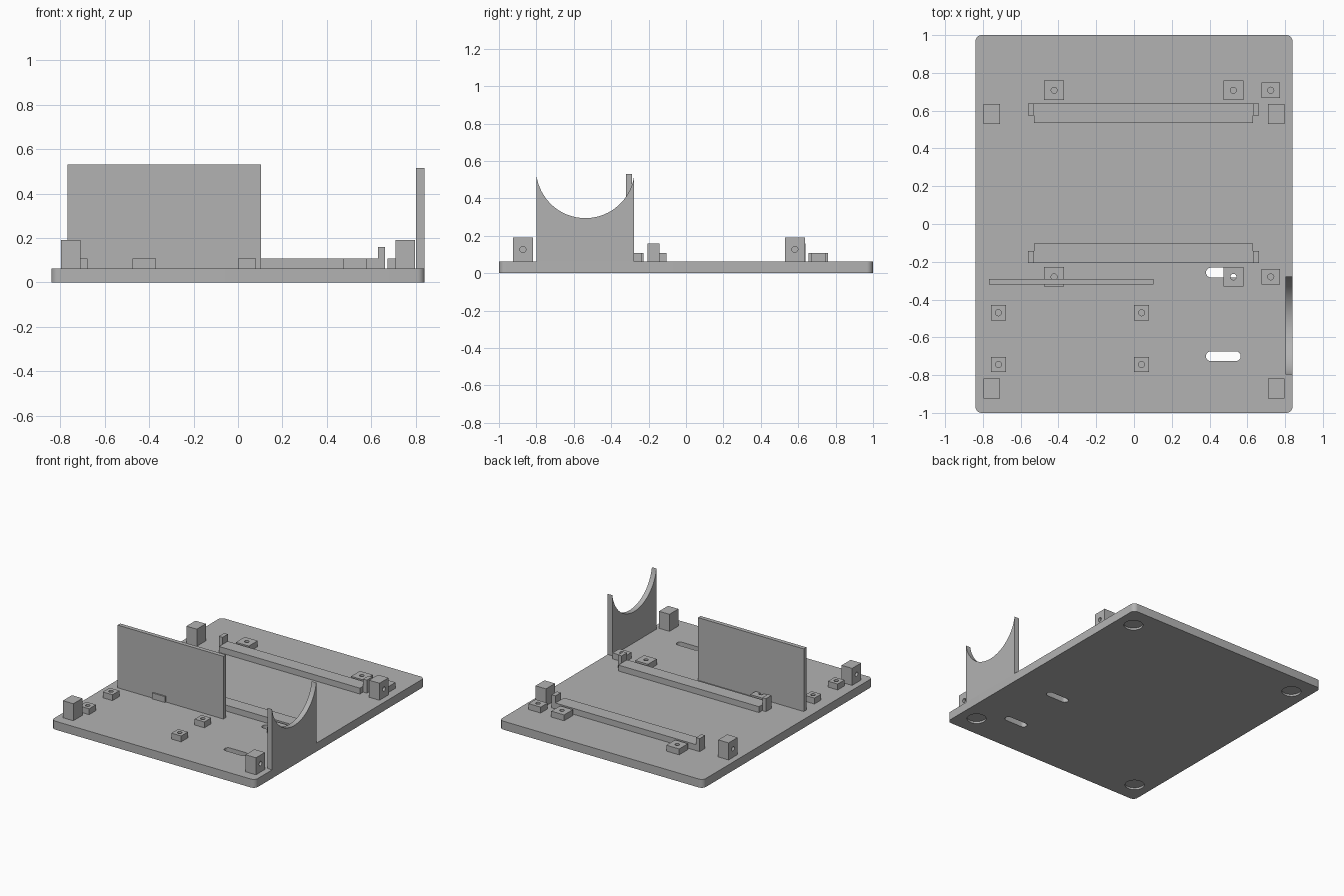
import bpy, bmesh
from math import pi, sin, cos, asin
from mathutils import Vector

if "Cube" in bpy.data.objects:
    bpy.data.objects.remove(bpy.data.objects["Cube"], do_unlink=True)

grey = bpy.data.materials.new("plain grey")
grey.use_nodes = True
COLOUR = (0.45, 0.45, 0.45, 1)
grey.diffuse_color = COLOUR
grey.node_tree.nodes["Principled BSDF"].inputs["Base Color"].default_value = COLOUR

T = 0.063        # plate thickness
LOW = 0.107      # top of pads and rails
HOLE = 0.016     # screw hole radius


def prism(name, outline, offset):
    """Extrude a closed outline of 3D points along offset."""
    bm = bmesh.new()
    face = bm.faces.new([bm.verts.new(p) for p in outline])
    moved = bmesh.ops.extrude_face_region(bm, geom=[face])["geom"]
    bmesh.ops.translate(bm, vec=Vector(offset),
                        verts=[v for v in moved if isinstance(v, bmesh.types.BMVert)])
    bmesh.ops.recalc_face_normals(bm, faces=bm.faces)
    mesh = bpy.data.meshes.new(name)
    bm.to_mesh(mesh)
    bm.free()
    mesh.materials.append(grey)
    obj = bpy.data.objects.new(name, mesh)
    bpy.context.collection.objects.link(obj)
    return obj


def box(name, x0, x1, y0, y1, z0, z1):
    return prism(name, [(x0, y0, z0), (x1, y0, z0), (x1, y1, z0), (x0, y1, z0)],
                 (0, 0, z1 - z0))


def rounded(cx, cy, hx, hy, r, z, steps=8):
    """Rounded rectangle outline; hx or hy equal to r gives a slot or circle."""
    points = []
    for quarter, (sx, sy) in enumerate([(1, 1), (-1, 1), (-1, -1), (1, -1)]):
        for i in range(steps + 1):
            a = (quarter + i / steps) * pi / 2
            p = Vector((cx + sx * (hx - r) + r * cos(a), cy + sy * (hy - r) + r * sin(a), z))
            if not points or (p - points[-1]).length > 1e-5:
                points.append(p)
    if (points[0] - points[-1]).length < 1e-5:
        points.pop()
    return points


def cut(obj, cutter):
    """Subtract the cutter, then discard it."""
    cutter.hide_render = True
    mod = obj.modifiers.new("cut", "BOOLEAN")
    mod.operation, mod.solver, mod.object = "DIFFERENCE", "EXACT", cutter
    bpy.context.view_layer.objects.active = obj
    bpy.ops.object.modifier_apply(modifier=mod.name)
    bpy.data.objects.remove(cutter, do_unlink=True)


# Base plate with two strap slots and four round foot recesses underneath
plate = prism("base_plate", rounded(0, 0, 0.84, 1.0, 0.035, 0), (0, 0, T))
for y in (-0.257, -0.70):
    cut(plate, prism("slot_cutter", rounded(0.473, y, 0.092, 0.026, 0.026, -0.1), (0, 0, 0.3)))
for x in (-0.71, 0.71):
    for y in (-0.84, 0.84):
        cut(plate, prism("recess_cutter", rounded(x, y, 0.066, 0.066, 0.066, -0.1), (0, 0, 0.115)))


# Screw pads, each with a vertical hole
def pad(name, x, y, sx, sy):
    obj = box(name, x - sx / 2, x + sx / 2, y - sy / 2, y + sy / 2, T, LOW)
    cut(obj, prism("hole_cutter", rounded(x, y, HOLE, HOLE, HOLE, T - 0.02), (0, 0, 0.1)))


for side, y in (("back", 0.708), ("front", -0.28)):
    pad(side + "_pad_right", -0.423, y, 0.106, 0.104)
    pad(side + "_pad_left", 0.526, y, 0.106, 0.104)
    pad(side + "_pad_outer", 0.724, y, 0.10, 0.082)
for side, y in (("back", -0.47), ("front", -0.744)):
    pad(side + "_small_pad_right", -0.718, y, 0.08, 0.08)
    pad(side + "_small_pad_left", 0.04, y, 0.08, 0.08)

# Corner posts with a blind hole in the outward face
for end, y in (("back", 0.582), ("front", -0.872)):
    for side, s in (("left", 1), ("right", -1)):
        x0, x1 = sorted((s * 0.71, s * 0.796))
        post = box(f"{end}_post_{side}", x0, x1, y - 0.053, y + 0.053, T, 0.19)
        ring = [(s * 0.85, p.x, p.y) for p in rounded(y, 0.127, HOLE, HOLE, HOLE, 0)]
        cut(post, prism("hole_cutter", ring, (-s * 0.11, 0, 0)))

# Support rails with taller stops at both ends, facing each other
for end, outer, inward in (("back", 0.638, -1), ("front", -0.206, 1)):
    y0, y1 = sorted((outer, outer + inward * 0.103))
    box(end + "_rail", -0.53, 0.63, y0, y1, T, LOW)
    y0, y1 = sorted((outer, outer + inward * 0.064))
    box(end + "_rail_stop_right", -0.56, -0.53, y0, y1, T, 0.16)
    box(end + "_rail_stop_left", 0.63, 0.661, y0, y1, T, 0.16)

# Upright divider panel
box("divider_panel", -0.768, 0.104, -0.321, -0.29, T, 0.53)

# Cradle wall with a circular scoop in its top
mid, half, radius, centre = -0.538, 0.26, 0.2636, 0.558
reach = asin(half / radius)
profile = [(0.802, mid - half, T)]
for i in range(49):
    a = reach * (i / 24 - 1)
    profile.append((0.802, mid + radius * sin(a), centre - radius * cos(a)))
profile.append((0.802, mid + half, T))
prism("cradle_wall", profile, (0.038, 0, 0))

# Smooth only the curved walls
bpy.ops.object.select_all(action="DESELECT")
for obj in bpy.context.collection.objects:
    if obj.type == "MESH" and grey.name in obj.data.materials:
        obj.select_set(True)
        bpy.context.view_layer.objects.active = obj
bpy.ops.object.shade_smooth_by_angle(angle=pi / 6)
